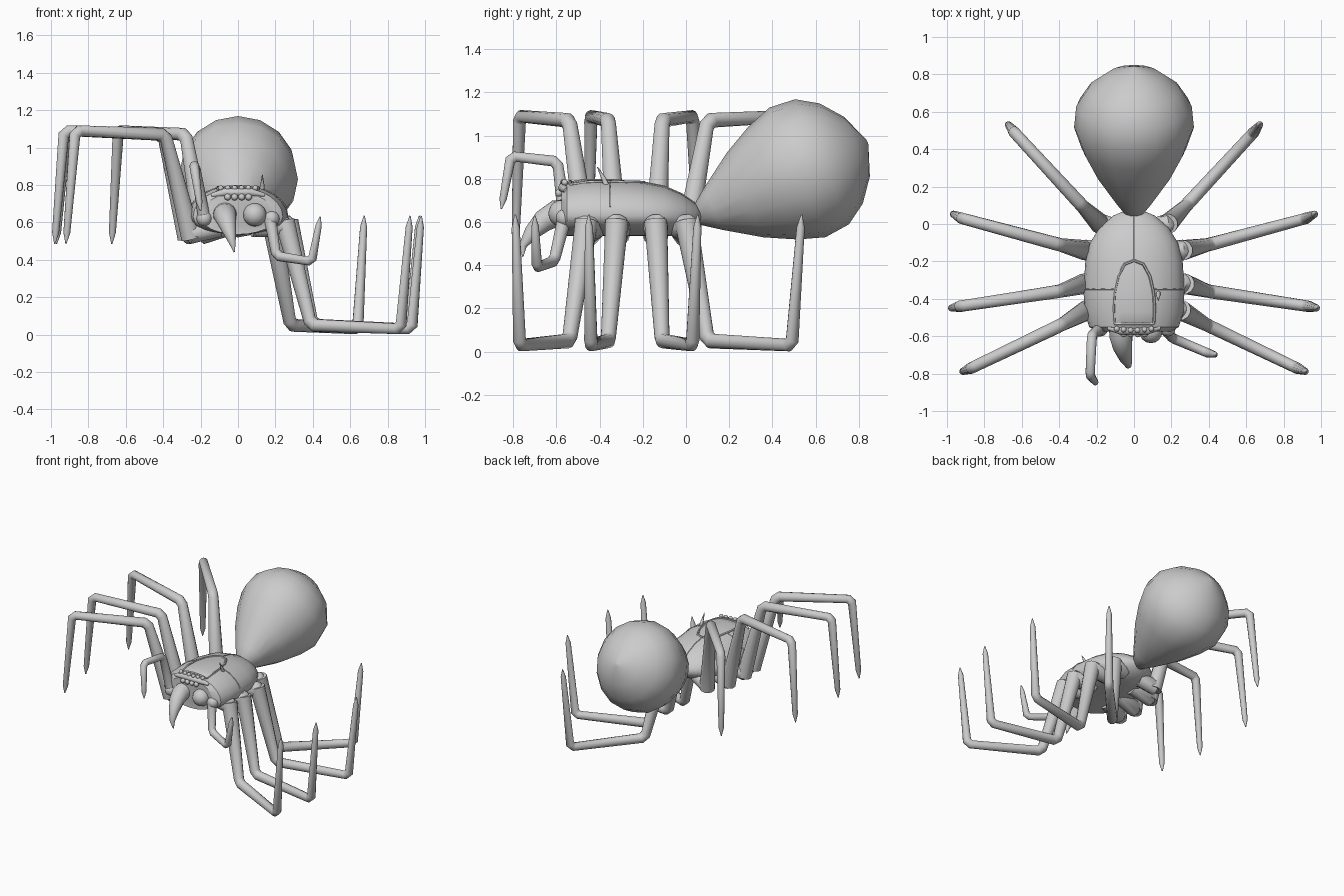
import bpy, bmesh, math
from mathutils import Vector

if "Cube" in bpy.data.objects:
    bpy.data.objects.remove(bpy.data.objects["Cube"])


def finish(name, bm, angle=40):
    bmesh.ops.recalc_face_normals(bm, faces=bm.faces)
    me = bpy.data.meshes.new(name)
    bm.to_mesh(me)
    bm.free()
    ob = bpy.data.objects.new(name, me)
    bpy.context.collection.objects.link(ob)
    bpy.ops.object.select_all(action='DESELECT')
    ob.select_set(True)
    bpy.context.view_layer.objects.active = ob
    bpy.ops.object.shade_smooth_by_angle(angle=math.radians(angle))
    return ob


def loft(name, rings, angle=40):
    bm = bmesh.new()
    loops = [[bm.verts.new(p) for p in r] for r in rings]
    n = len(loops[0])
    for a, b in zip(loops, loops[1:]):
        for i in range(n):
            j = (i + 1) % n
            bm.faces.new((a[i], a[j], b[j], b[i]))
    bm.faces.new(loops[0])
    bm.faces.new(loops[-1])
    return finish(name, bm, angle)


def tube(name, pts, radii, n=12, angle=50):
    """Tapered tube along a path, frames carried from ring to ring."""
    pts = [Vector(p) for p in pts]
    rings, u = [], None
    for i, p in enumerate(pts):
        t = (pts[min(i + 1, len(pts) - 1)] - pts[max(i - 1, 0)]).normalized()
        if 0 < i < len(pts) - 1:
            t = ((pts[i + 1] - p).normalized() + (p - pts[i - 1]).normalized()).normalized()
        if u is None:
            u = t.orthogonal()
        u = (u - t * u.dot(t)).normalized()
        v = t.cross(u)
        rings.append([p + (u * math.cos(k * math.tau / n) + v * math.sin(k * math.tau / n)) * radii[i]
                      for k in range(n)])
    return loft(name, rings, angle)


def jointed(name, pts, radii, cut):
    """Limb with chamfered knees and a pointed end."""
    pts = [Vector(p) for p in pts]
    path, rad = [pts[0]], [radii[0]]
    for i in range(1, len(pts) - 1):
        for q in (pts[i - 1], pts[i + 1]):
            path.append(pts[i] + (q - pts[i]).normalized() * cut)
            rad.append(radii[i])
    tip, prev = pts[-1], pts[-2]
    path += [tip + (prev - tip).normalized() * cut * 2.4, tip]
    rad += [radii[-1], 0.003]
    return tube(name, path, rad)


def ball(name, c, r, seg=12):
    bm = bmesh.new()
    bmesh.ops.create_uvsphere(bm, u_segments=seg, v_segments=seg * 2 // 3, radius=r)
    bmesh.ops.translate(bm, verts=bm.verts, vec=c)
    return finish(name, bm)


# carapace: domed top, sharp rim at z 0.63, shallow belly
SECT = [(0.075, 0.04, 0.645), (0.045, 0.11, 0.685), (-0.02, 0.185, 0.73), (-0.1, 0.235, 0.765),
        (-0.2, 0.26, 0.785), (-0.35, 0.27, 0.80), (-0.47, 0.265, 0.80), (-0.55, 0.24, 0.785),
        (-0.575, 0.20, 0.76)]
RIM = 0.63
rings = []
for y, w, top in SECT:
    ring = []
    for k in range(24):
        a = k * math.tau / 24
        h = top - RIM if k <= 12 else min(0.095, w * 0.5)
        ring.append((w * math.cos(a), y, RIM + h * math.sin(a)))
    rings.append(ring)
loft("carapace", rings, 35)


def on_top(x, y):
    for (y0, w0, t0), (y1, w1, t1) in zip(SECT, SECT[1:]):
        if y1 <= y <= y0:
            f = (y0 - y) / (y0 - y1)
            w, t = w0 + (w1 - w0) * f, t0 + (t1 - t0) * f
            return Vector((x, y, RIM + (t - RIM) * math.sqrt(max(0, 1 - (x / w) ** 2))))
    return Vector((x, y, RIM))


# raised ridges on the carapace: arched head plate, back seam, side seams
arch = [(-0.105, -0.535), (-0.11, -0.45), (-0.105, -0.37), (-0.085, -0.28), (-0.05, -0.215), (0, -0.195)]
arch += [(-x, y) for x, y in arch[-2::-1]]
tube("head_plate_ridge", [on_top(*p) for p in arch], [0.008] * len(arch), 6)
front = [(x, -0.535) for x in (-0.105, -0.05, 0, 0.05, 0.105)]
tube("head_plate_front", [on_top(*p) for p in front], [0.008] * 5, 6)
seam = [(0, y) for y in (-0.195, -0.1, -0.02, 0.04)]
tube("back_seam", [on_top(*p) for p in seam], [0.004] * 4, 6)
for s in (-1, 1):
    side = [(s * x, -0.35) for x in (0.11, 0.17, 0.22, 0.25, 0.262)]
    tube("side_seam", [on_top(*p) for p in side], [0.004] * 5, 6)

# small spike on the carapace
tube("spike", [(0.13, -0.365, 0.76), (0.13, -0.38, 0.80), (0.13, -0.41, 0.855)], [0.014, 0.011, 0.002], 8)

# abdomen: egg turned around a tilted axis
A, B = Vector((0, 0.03, 0.62)), Vector((0, 0.84, 0.97))
axis = (B - A).normalized()
up = Vector((1, 0, 0)).cross(axis)
egg = [(0, 0.03), (0.12, 0.107), (0.3, 0.213), (0.46, 0.285), (0.6, 0.327), (0.74, 0.315),
       (0.85, 0.252), (0.94, 0.15), (1, 0.01)]
loft("abdomen", [[A.lerp(B, t) + (Vector((0.98, 0, 0)) * math.cos(k * math.tau / 16)
                                  + up * math.sin(k * math.tau / 16)) * r
                  for k in range(16)] for t, r in egg], 60)

# legs: the left side bends upward, the right side bends downward
LEGS = [  # hip, knee, ankle, tip in plan
    ((0.25, -0.46), (0.39, -0.54), (0.87, -0.77), (0.92, -0.79)),
    ((0.27, -0.32), (0.40, -0.36), (0.93, -0.44), (0.98, -0.45)),
    ((0.26, -0.14), (0.40, -0.11), (0.92, 0.03), (0.97, 0.055)),
    ((0.18, 0.0), (0.28, 0.10), (0.64, 0.49), (0.675, 0.535)),
]
MID = 0.56
for s, side in ((-1, "left"), (1, "right")):
    for i, (hip, knee, ankle, tip) in enumerate(LEGS):
        d = -s

        def at(p, h):
            return Vector((s * p[0], p[1], MID + d * h))
        root = Vector((s * hip[0] * 0.4, hip[1] * 0.85 - 0.03, MID + 0.01))
        tube(f"{side}_hip_{i + 1}", [root, at(hip, -0.02), at((hip[0] + 0.03, hip[1]), -0.01)],
             [0.05, 0.058, 0.035])
        jointed(f"{side}_leg_{i + 1}",
                [at(hip, -0.045), at(knee, 0.51), at(ankle, 0.53), at(tip, -0.075)],
                [0.055, 0.036, 0.031, 0.019], 0.025)

# feelers beside the mouth
jointed("left_feeler", [(-0.18, -0.56, 0.62), (-0.225, -0.595, 0.88), (-0.235, -0.81, 0.905),
                        (-0.2, -0.855, 0.66)], [0.034, 0.027, 0.025, 0.017], 0.02)
jointed("right_feeler", [(0.17, -0.56, 0.63), (0.205, -0.61, 0.42), (0.395, -0.69, 0.39),
                         (0.44, -0.70, 0.63)], [0.034, 0.027, 0.025, 0.017], 0.02)
for s in (-1, 1):
    ball("feeler_base", (s * 0.18, -0.56, 0.62), 0.042)

# fangs: the left one hooks forward, only the rounded root shows on the right
tube("left_fang", [(-0.07, -0.53, 0.645), (-0.07, -0.60, 0.64), (-0.06, -0.66, 0.605), (-0.045, -0.715, 0.55),
                   (-0.03, -0.755, 0.49), (-0.02, -0.755, 0.44)],
     [0.065, 0.062, 0.052, 0.036, 0.018, 0.003], 14)
ball("right_fang_root", (0.09, -0.575, 0.64), 0.062, 16)

# brow and eyes
tube("brow", [(-0.14, -0.555, 0.745), (-0.07, -0.57, 0.76), (0.07, -0.57, 0.76), (0.14, -0.555, 0.745)],
     [0.012, 0.022, 0.022, 0.012], 8)
for k in range(6):
    x = -0.092 + k * 0.037
    ball("upper_eye", (x, -0.57 + abs(x) * 0.1, 0.783), 0.015)
for x in (-0.055, -0.018, 0.02, 0.057):
    ball("lower_eye", (x, -0.588, 0.735), 0.018)
